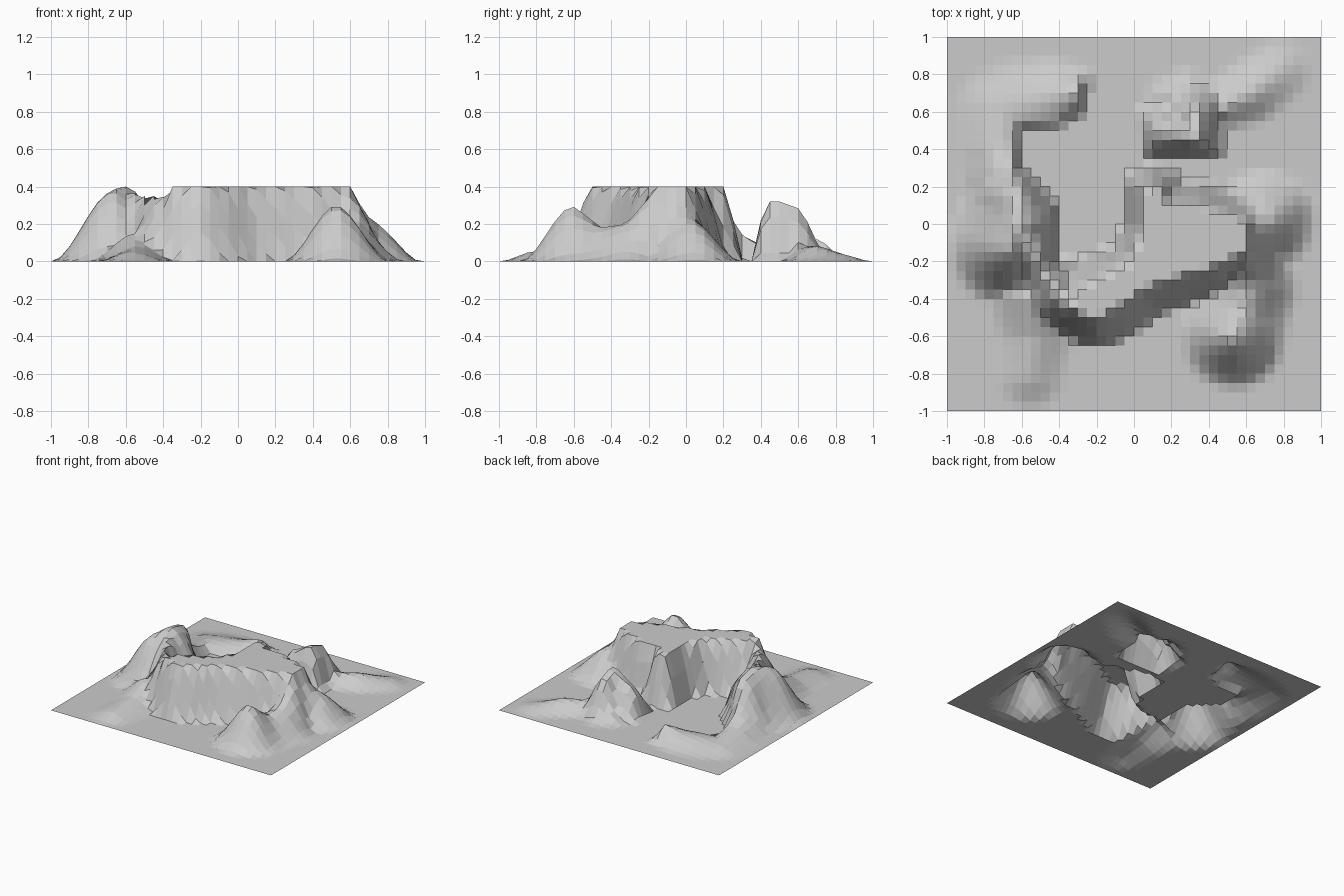
import bpy, bmesh
from mathutils import Vector

if "Cube" in bpy.data.objects:
    bpy.data.objects.remove(bpy.data.objects["Cube"])

N = 40          # grid cells per side
TOP = 0.40      # plateau height

# Outline of the flat mesa top
MESA = [(-.35, -.44), (-.28, -.48), (-.20, -.51), (-.10, -.46), (.05, -.35),
        (.25, -.28), (.42, -.23), (.60, -.15), (.61, .0), (.50, .05), (.35, .10),
        (.17, .11), (.12, .21), (.05, .20), (.04, -.02), (-.02, -.18),
        (-.15, -.28), (-.30, -.35)]

# Valley floor that cuts into the hills from the back
VALLEY = [(-.05, .25), (-.05, .0), (-.10, -.13), (-.25, -.17), (-.40, -.20),
          (-.40, .08), (-.50, .20), (-.60, .30), (-.60, .50), (-.40, .53),
          (-.30, .58), (-.25, .70), (-.22, 1), (.08, 1), (.04, .70), (.05, .36),
          (.30, .35), (.46, .36), (.46, .55), (.54, .52), (.56, .28), (.30, .25), (.08, .31)]

# Ridges and hills: (x, y, height, radius) along each crest
RIDGES = [
    # west ridge with its low northern tail
    [(-.67, -.12, .375, .33), (-.61, .0, .405, .35), (-.62, .12, .38, .30),
     (-.67, .25, .16, .27), (-.72, .40, .09, .25), (-.72, .60, .06, .25)],
    # saddle joining west ridge and mesa
    [(-.60, -.05, .38, .25), (-.50, -.20, .35, .19), (-.40, -.38, .35, .22)],
    # south-west apron
    [(-.55, -.40, .15, .25), (-.54, -.60, .08, .22), (-.56, -.80, .055, .20)],
    # east shoulder
    [(.58, -.06, .40, .24), (.70, .02, .22, .28), (.76, .06, .16, .22)],
    # south-east hill and its saddle
    [(.60, -.18, .36, .22), (.62, -.32, .20, .27), (.58, -.46, .18, .27),
     (.53, -.60, .30, .29)],
    # north-east hill
    [(.17, .49, .24, .20), (.33, .47, .34, .20), (.33, .58, .30, .20)],
    [(.25, .66, .10, .18), (.28, .70, .05, .14)],
    # low back corner ridges
    [(.48, .64, .08, .15), (.62, .70, .085, .18), (.78, .82, .04, .18)],
    [(-.62, .62, .065, .28), (-.45, .67, .08, .24), (-.31, .70, .12, .16)],
]


def nearest(p, a, b):
    """Distance from p to segment ab and position along it."""
    ab = b - a
    t = max(0, min(1, (p - a).dot(ab) / ab.length_squared))
    return (p - a - ab * t).length, t


def outside(p, poly):
    """Distance outside a polygon, zero within it."""
    inside, best = False, 9
    for (ax, ay), (bx, by) in zip(poly, poly[1:] + poly[:1]):
        best = min(best, nearest(p, Vector((ax, ay)), Vector((bx, by)))[0])
        if (ay > p.y) != (by > p.y) and p.x < ax + (bx - ax) * (p.y - ay) / (by - ay):
            inside = not inside
    return 0 if inside else best


def ridge(p, pts):
    """Smooth bell-shaped falloff around a crest line."""
    best = 0
    for a, b in zip(pts, pts[1:]):
        d, t = nearest(p, Vector(a[:2]), Vector(b[:2]))
        h, r = a[2] + (b[2] - a[2]) * t, a[3] + (b[3] - a[3]) * t
        s = min(1, d / r)
        best = max(best, h * (1 - s * s * (3 - 2 * s)))
    return best


def height(x, y):
    p = Vector((x, y))
    slope = 3.1 if y < -.1 else 3.8
    z = TOP + .02 - slope * max(0, outside(p, MESA) - .005)
    z = max([z] + [ridge(p, r) for r in RIDGES])
    z = min(z, 4.4 * outside(p, VALLEY), TOP)
    return max(0, z) if max(abs(x), abs(y)) < .99 else 0


# Terrain sheet: a flat grid displaced upwards, with flat facets
bm = bmesh.new()
bmesh.ops.create_grid(bm, x_segments=N, y_segments=N, size=1)
for v in bm.verts:
    v.co.z = height(v.co.x, v.co.y)
mesh = bpy.data.meshes.new("terrain")
bm.to_mesh(mesh)
bm.free()
bpy.context.collection.objects.link(bpy.data.objects.new("terrain", mesh))
